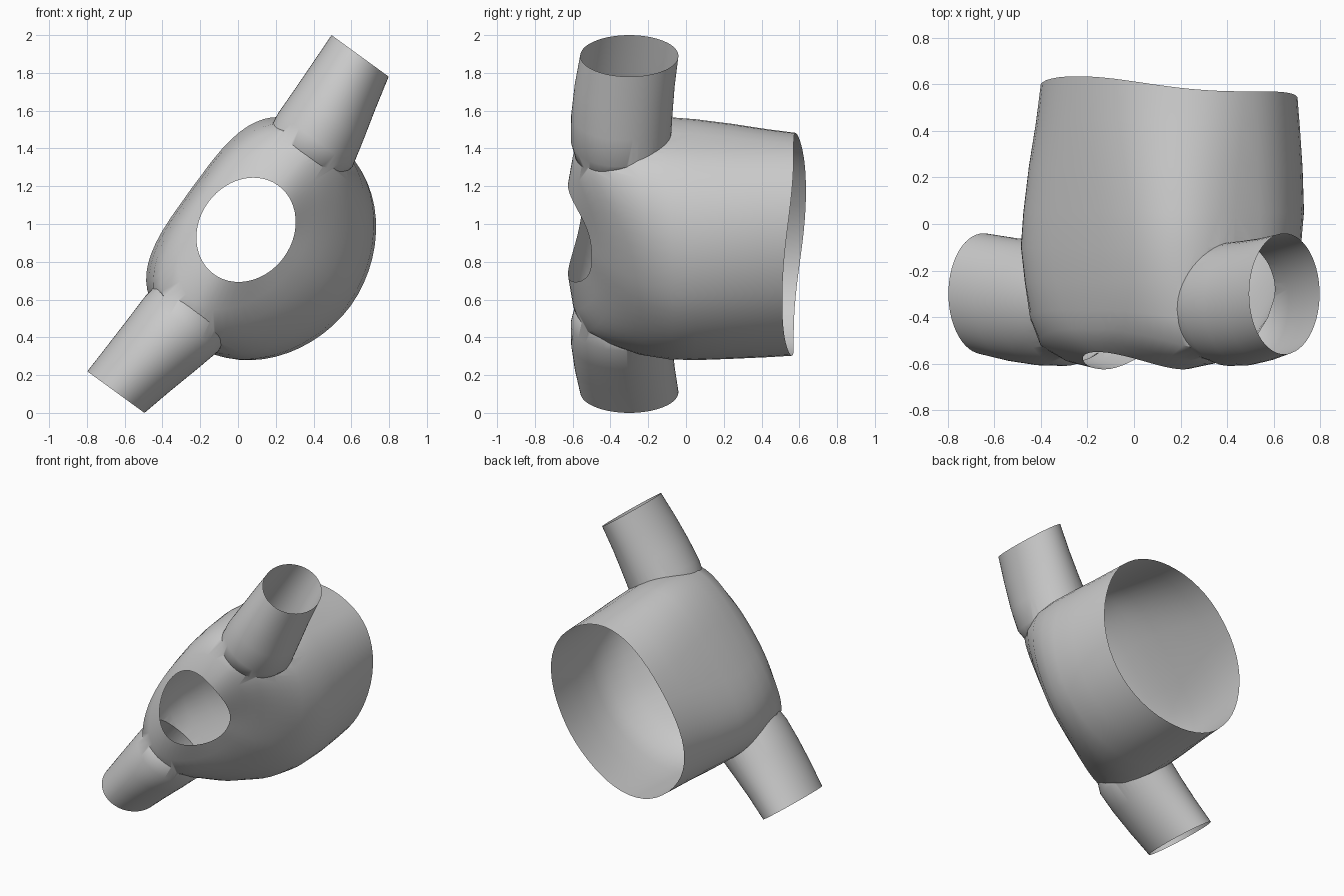
import bpy, bmesh, math
from mathutils import Vector

if "Cube" in bpy.data.objects:
    bpy.data.objects.remove(bpy.data.objects["Cube"])

SEG = 56
T = math.atan2(0.895, 0.65)                     # tilt of the sleeve axis in the front view
AX = Vector((math.cos(T), 0, math.sin(T)))      # along the sleeves
PX = Vector((math.sin(T), 0, -math.cos(T)))     # from back panel to chest
C = Vector((0, 0, 1))


def place(a, p, y):
    return C + AX * a + PX * p + Vector((0, y, 0))


def spow(v, e):
    return math.copysign(abs(v) ** e, v)


def loft(name, rings, start, end):
    """Skin the rings and close both ends with a cone to a far apex."""
    bm = bmesh.new()
    rows = [[bm.verts.new(v) for v in r] for r in rings]
    for r, s in zip(rows, rows[1:]):
        for i in range(SEG):
            j = (i + 1) % SEG
            bm.faces.new((r[i], r[j], s[j], s[i]))
    for r, tip in ((rows[0], start), (rows[-1], end)):
        t = bm.verts.new(tip)
        for i in range(SEG):
            bm.faces.new((r[i], r[(i + 1) % SEG], t))
    bmesh.ops.recalc_face_normals(bm, faces=bm.faces)
    me = bpy.data.meshes.new(name)
    bm.to_mesh(me)
    bm.free()
    ob = bpy.data.objects.new(name, me)
    bpy.context.collection.objects.link(ob)
    return ob


def body_ring(yb, ys, yc, A, p0, p1, nb, nc):
    """yb/ys/yc: depth at back panel, sides, chest; A: half width; nb/nc: squareness."""
    out = []
    mid = 0.2 if p1 > .6 else (p0 + p1) / 2
    for i in range(SEG):
        t = 2 * math.pi * i / SEG
        c, s = math.cos(t), math.sin(t)
        n = nc if s > 0 else nb
        w = abs(c) ** (2.8 if s > 0 else 2)
        y = w * ys + (1 - w) * ((yc + yb) / 2 + (yc - yb) / 2 * s)
        reach = p1 - mid if s > 0 else mid - p0
        out.append(place(A * spow(c, 2 / n), mid + reach * spow(s, 2 / n), y))
    return out


def arm_ring(a, pc, P, yc, Y):
    return [place(a, pc + P * math.cos(2 * math.pi * i / SEG),
                  yc + Y * math.sin(2 * math.pi * i / SEG)) for i in range(SEG)]


# torso: hem at the back, neck opening at the front
torso = [
    (.635, .57, .51, .625, -.30, .70, 2.2, 1.95),
    (.45, .43, .39, .63, -.305, .715, 2.4, 1.95),
    (.25, .25, .23, .635, -.31, .73, 2.8, 1.95),
    (.05, .05, .05, .645, -.31, .737, 3.2, 1.93),
    (-.10, -.10, -.07, .65, -.31, .72, 3.4, 1.9),
    (-.25, -.26, -.20, .645, -.30, .65, 3.2, 1.85),
    (-.37, -.43, -.31, .635, -.285, .55, 2.8, 1.8),
    (-.45, -.555, -.39, .60, -.265, .46, 2.4, 1.75),
    (-.51, -.60, -.455, .47, -.235, .37, 2.1, 1.85),
    (-.55, -.625, -.50, .29, -.195, .30, 2, 2),
]
shirt = loft("shirt", [body_ring(*r) for r in torso],
             place(0, .2, 1.5), place(0, .05, -.95))

# sleeves, mirrored about the middle of the shirt
sleeve = [
    (.42, .06, .15, -.33, .17),
    (.51, .065, .225, -.345, .245),
    (.60, .07, .243, -.345, .265),
    (.75, .05, .226, -.34, .268),
    (.92, .025, .206, -.325, .265),
    (1.10, 0, .187, -.30, .26),
]
for side, name in ((1, "upper_sleeve"), (-1, "lower_sleeve")):
    arm = loft(name, [arm_ring(side * r[0], *r[1:]) for r in sleeve],
               place(side * .40, .06, -.33), place(side * 1.6, 0, -.3))
    arm.hide_render = True
    mod = shirt.modifiers.new(name, 'BOOLEAN')
    mod.operation = 'UNION'
    mod.solver = 'EXACT'
    mod.object = arm
    bpy.context.view_layer.objects.active = shirt
    bpy.ops.object.modifier_apply(modifier=mod.name)
    bpy.data.objects.remove(arm)

# open the hem, neck and cuffs by removing the cone tips
bm = bmesh.new()
bm.from_mesh(shirt.data)
tips = [v for v in bm.verts
        if v.co.y > .9 or v.co.y < -.8 or abs((v.co - C).dot(AX)) > 1.3]
bmesh.ops.delete(bm, geom=tips, context='VERTS')
bm.to_mesh(shirt.data)
bm.free()

bpy.ops.object.select_all(action='DESELECT')
shirt.select_set(True)
bpy.context.view_layer.objects.active = shirt
bpy.ops.object.shade_smooth_by_angle(angle=math.radians(35))
